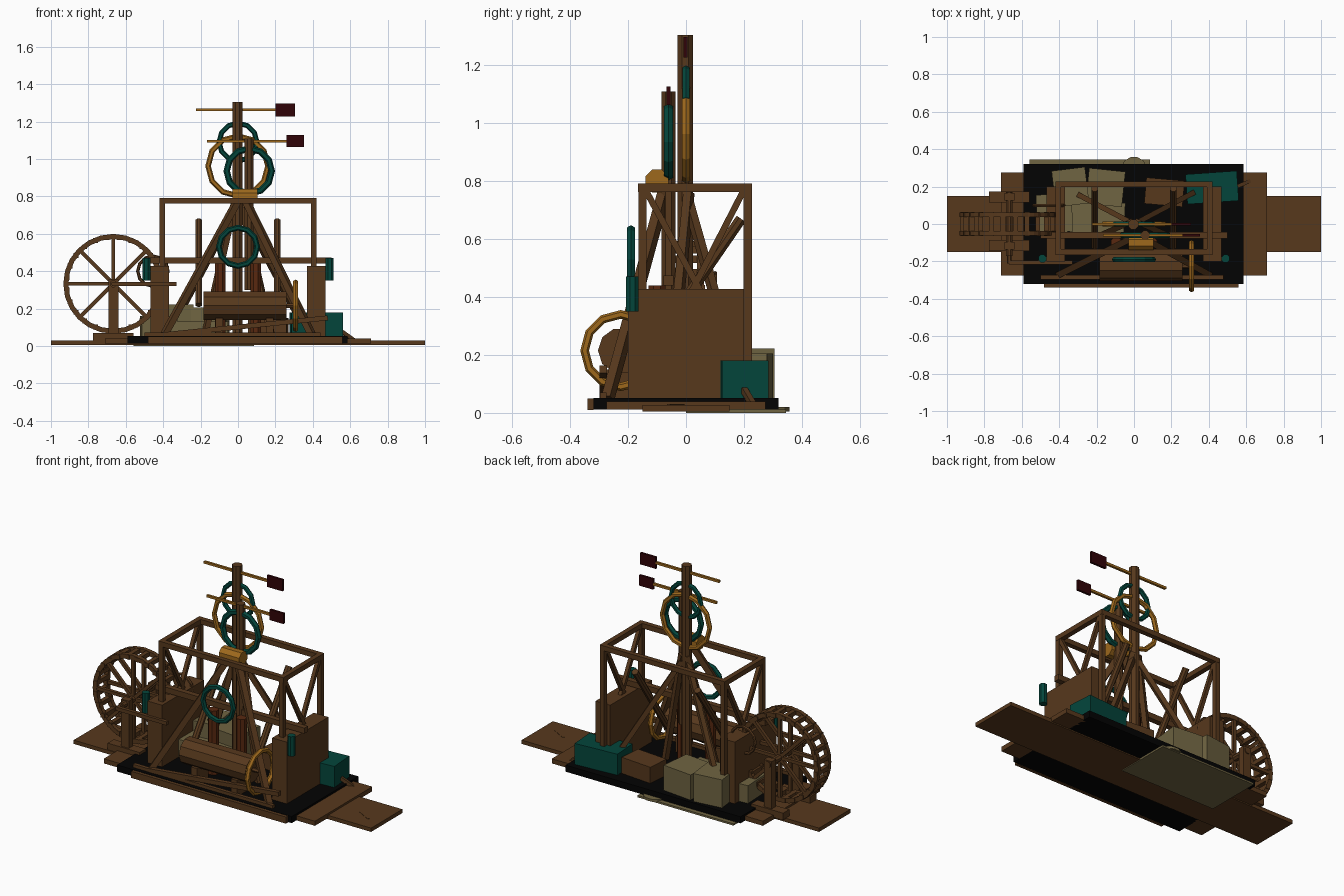
import bpy, bmesh, math
from mathutils import Vector, Matrix

if "Cube" in bpy.data.objects:
    bpy.data.objects.remove(bpy.data.objects["Cube"])


def material(name, rgb):
    m = bpy.data.materials.new(name)
    m.use_nodes = True
    m.diffuse_color = (*rgb, 1)
    m.node_tree.nodes["Principled BSDF"].inputs["Base Color"].default_value = (*rgb, 1)
    return m


WOOD = material("brown wood", (.095, .04, .012))
BLACK = material("black tar", (.001, .001, .001))
TEAL = material("teal paint", (.001, .06, .044))
RED = material("dark red", (.03, .001, .002))
OCHRE = material("ochre brass", (.34, .14, .012))
TAN = material("tan canvas", (.16, .128, .054))
RUST = material("rust red", (.1, .022, .005))


def finish(name, bm, mat):
    me = bpy.data.meshes.new(name)
    bm.to_mesh(me)
    bm.free()
    me.materials.append(mat)
    ob = bpy.data.objects.new(name, me)
    bpy.context.collection.objects.link(ob)
    return ob


def box(name, xs, ys, zs, mat=WOOD, turn=0):
    """Box from its extents, optionally turned about z."""
    lo, hi = Vector((xs[0], ys[0], zs[0])), Vector((xs[1], ys[1], zs[1]))
    bm = bmesh.new()
    bmesh.ops.create_cube(bm, size=1)
    bmesh.ops.scale(bm, vec=hi - lo, verts=bm.verts)
    ob = finish(name, bm, mat)
    ob.location = (lo + hi) / 2
    ob.rotation_euler.z = math.radians(turn)
    return ob


def beam(name, a, b, width, mat=WOOD, sides=4):
    """Straight bar between two points; square, or round with more sides."""
    a, b = Vector(a), Vector(b)
    r = width / 2 * (math.sqrt(2) if sides == 4 else 1)
    bm = bmesh.new()
    bmesh.ops.create_cone(bm, cap_ends=True, segments=sides, radius1=r, radius2=r,
                          depth=(b - a).length)
    bmesh.ops.rotate(bm, matrix=Matrix.Rotation(math.pi / sides, 3, 'Z'), verts=bm.verts)
    ob = finish(name, bm, mat)
    ob.location = (a + b) / 2
    ob.rotation_euler = (b - a).to_track_quat('Z', 'Y').to_euler()
    return ob


def ring(name, center, radius, thick, mat, axis='Y', sides=12):
    """Faceted hoop; radius is its outer radius."""
    rot = (math.pi / 2, 0, 0) if axis == 'Y' else (0, math.pi / 2, 0)
    bpy.ops.mesh.primitive_torus_add(location=center, rotation=rot, major_segments=sides,
                                     minor_segments=6, major_radius=radius - thick / 2,
                                     minor_radius=thick / 2)
    ob = bpy.context.object
    ob.name = name
    ob.data.materials.append(mat)
    return ob


# Base decks
box("long_board", (-1, 1), (-.15, .15), (.005, .028))
box("tar_deck", (-.59, .585), (-.32, .32), (.012, .052), BLACK)
box("front_plank", (-.48, .56), (-.34, -.32), (.01, .05))
box("canvas_sheet", (-.56, .085), (0, .345), (0, .011), TAN)
beam("round_mat", (0, .29, .005), (0, .29, .02), .14, TAN, 12)
beam("deck_cleat", (.83, -.01, .024), (.92, -.06, .024), .012)
beam("tie_rod", (.55, .2, .08), (.62, .23, .03), .02)

# End boards and towers, corner frame and its braces
for s, side in ((1, "left"), (-1, "right")):
    box(side + "_end_board", sorted((s * .57, s * .71)), (-.275, .275), (.012, .04))
    box(side + "_tower", sorted((s * .37, s * .468)), (-.2, .2), (.05, .427))
    beam(side + "_tank", (s * .49, -.185, .35), (s * .49, -.185, .47), .046, TEAL, 8)
    for y in (-.15, .213):
        beam(side + "_post", (s * .405, y, .05), (s * .405, y, .78), .028)
    beam(side + "_top_rail", (s * .405, -.165, .777), (s * .405, .228, .777), .03)
    beam(side + "_brace_a", (s * .405, -.14, .77), (s * .405, .05, .42), .022)
    beam(side + "_brace_b", (s * .405, .2, .77), (s * .405, .02, .42), .022)
    # Splayed tower legs and leaning poles
    beam(side + "_front_leg", (.02 + s * .02, -.07, .78), (s * .4, -.27, .05), .034)
    beam(side + "_back_leg", (s * .02, .01, .72), (s * .38, .2, .05), .028)
    beam(side + "_inner_leg", (s * .02, .01, .76), (s * .18, -.06, .05), .03)
    beam(side + "_leaning_pole", (s * .21, -.12, .22), (s * .21, .19, .67), .04, WOOD, 8)
    x = .095 * s
    beam(side + "_piston", (x, -.1, .05), (x, -.1, .44), .062, RUST, 8)
for y in (-.15, .213):
    beam("long_top_rail", (-.42, y, .777), (.42, y, .777), .03)
beam("cross_beam", (-.5, -.06, .457), (.5, -.06, .457), .034)

# Masts with vanes and hoops
beam("main_mast", (-.003, -.002, .05), (-.003, -.002, 1.305), .058, WOOD, 8)
beam("front_mast", (.06, -.06, .3), (.06, -.06, 1.11), .052, WOOD, 8)
for name, x0, x1, x2, y, z, h in (("upper", -.225, .2, .305, -.002, 1.262, .035),
                                  ("lower", -.165, .26, .352, -.06, 1.095, .032)):
    beam(name + "_vane_rod", (x0, y, z), (x1, y, z), .014, OCHRE)
    box(name + "_vane", (x1, x2), (y - .007, y + .007), (z - h, z + h), RED)
ring("upper_hoop", (0, 0, 1.09), .115, .028, TEAL)
ring("brass_hoop", (0, 0, .962), .175, .03, OCHRE)
ring("front_hoop", (.06, -.06, .935), .138, .035, TEAL)
ring("steering_hoop", (0, -.19, .53), .118, .031, TEAL)
beam("brass_winch", (-.03, -.1, .8), (.105, -.1, .8), .086, OCHRE, 8)

# Drum with stands, handwheel and front planks
beam("drum", (-.185, -.225, .215), (.26, -.225, .215), .158, WOOD, 10)
for x in (-.1, .17):
    box("drum_stand", (x - .02, x + .02), (-.28, -.17), (.05, .15))
beam("drum_axle", (.25, -.225, .215), (.32, -.225, .215), .026, WOOD, 6)
ring("handwheel", (.308, -.225, .215), .14, .03, OCHRE, 'X')
beam("slanted_plank", (-.4, -.285, .06), (.48, -.285, .15), .026)
beam("foot_rail", (-.5, -.285, .06), (.44, -.285, .06), .022)

# Cargo
box("canvas_bale_a", (-.43, -.25), (.1, .295), (.05, .222), TAN, 7)
box("canvas_bale_b", (-.25, -.055), (.1, .29), (.05, .205), TAN, -6)
box("canvas_bale_c", (-.52, -.33), (-.045, .16), (.05, .16), TAN, 3)
box("canvas_bale_d", (-.34, -.05), (-.05, .12), (.05, .13), TAN, -3)
box("teal_crate", (.28, .555), (.115, .275), (.05, .18), TEAL, 4)
box("wood_crate", (.06, .265), (.1, .24), (.05, .15), WOOD, -5)

# Paddle wheel
HUB = Vector((-.667, 0, .332))


def on_wheel(angle, r, y):
    return HUB + Vector((math.cos(angle) * r, y, math.sin(angle) * r))


def rim(name, y, outer, inner, depth, sides):
    bm = bmesh.new()
    loops = [[bm.verts.new(on_wheel(2 * math.pi * i / sides, r, y + dy)) for i in range(sides)]
             for r, dy in ((outer, -depth), (outer, depth), (inner, depth), (inner, -depth))]
    for a, b in zip(loops, loops[1:] + loops[:1]):
        for i in range(sides):
            j = (i + 1) % sides
            bm.faces.new((a[i], a[j], b[j], b[i]))
    bmesh.ops.recalc_face_normals(bm, faces=bm.faces)
    return finish(name, bm, WOOD)


for y in (-.05, .05):
    rim("wheel_rim", y, .267, .24, .012, 24)
    for i in range(8):
        beam("wheel_spoke", HUB + Vector((0, y, 0)), on_wheel(math.pi * i / 4, .25, y), .02)
for i in range(24):
    a = math.pi * (i + .5) / 12
    beam("wheel_paddle", on_wheel(a, .25, -.065), on_wheel(a, .25, .065), .026)
beam("wheel_axle", HUB - Vector((0, .17, 0)), HUB + Vector((0, .17, 0)), .04, WOOD, 8)
for y in (-.115, .145):
    box("wheel_post", (-.692, -.64), (y - .02, y + .02), (.04, .355))
    box("wheel_sill", (-.775, -.56), (y - .03, y + .03), (.025, .068))

# Drive gear and connecting rod
ring("drive_gear", (-.455, .1, .4), .09, .018, WOOD)
beam("gear_shaft", (-.455, .03, .4), (-.455, .17, .4), .02, WOOD, 6)
beam("connecting_rod", (-.667, -.205, .332), (-.33, -.205, .332), .022)
beam("crank_pin", (-.667, -.21, .332), (-.667, -.12, .332), .024, WOOD, 6)
